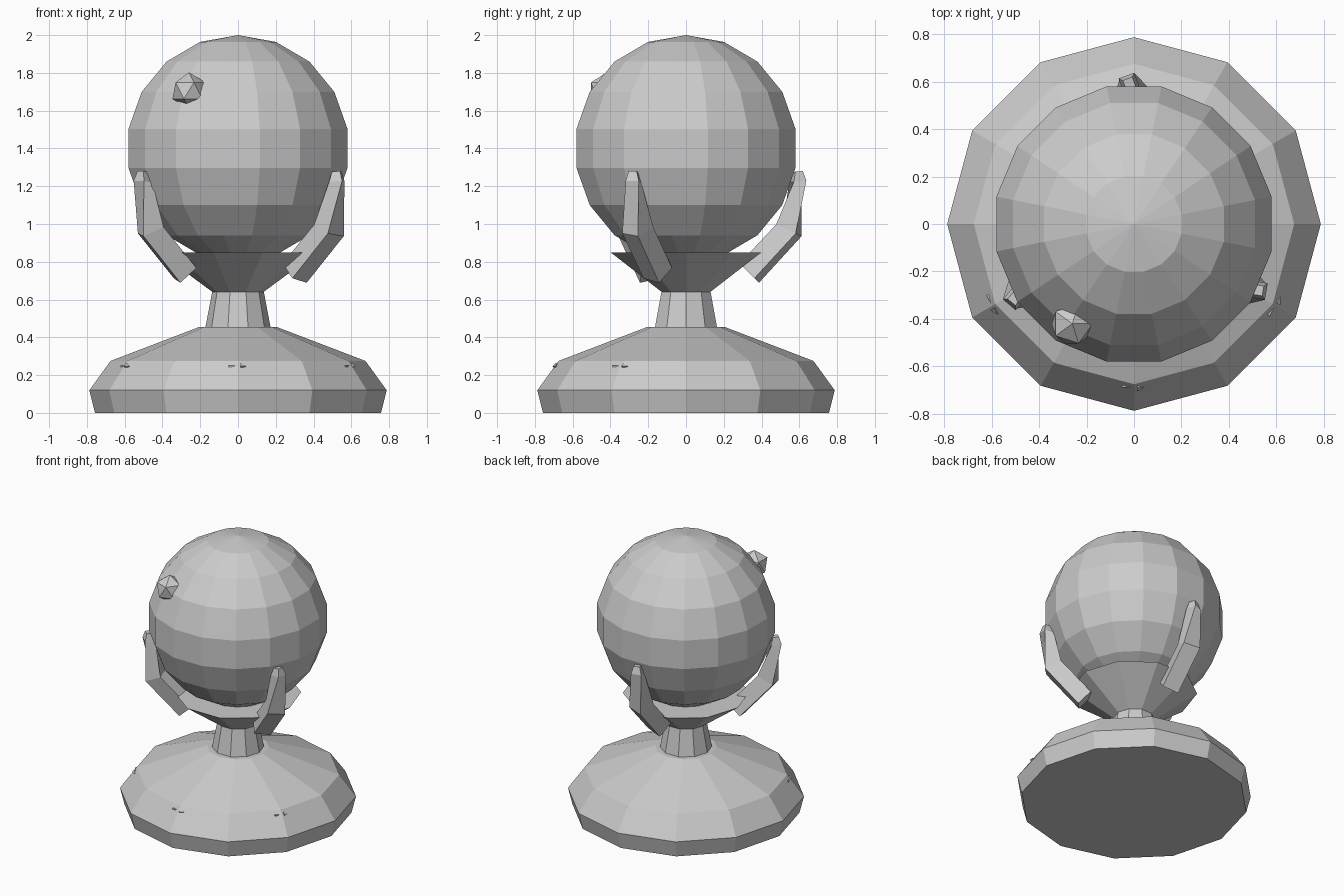
import bpy
import bmesh
from math import sin, cos, radians, pi
from mathutils import Vector

if "Cube" in bpy.data.objects:
    bpy.data.objects.remove(bpy.data.objects["Cube"], do_unlink=True)

GREY = (0.6, 0.6, 0.6, 1.0)
grey = bpy.data.materials.new("light_grey")
grey.use_nodes = True
grey.diffuse_color = GREY
grey.node_tree.nodes["Principled BSDF"].inputs["Base Color"].default_value = GREY


def finish(name, bm):
    bmesh.ops.recalc_face_normals(bm, faces=bm.faces)
    mesh = bpy.data.meshes.new(name)
    bm.to_mesh(mesh)
    bm.free()
    mesh.materials.append(grey)
    obj = bpy.data.objects.new(name, mesh)
    bpy.context.collection.objects.link(obj)
    return obj


def loft(name, rings):
    """Skin a list of equal-length point rings and cap both ends."""
    bm = bmesh.new()
    loops = [[bm.verts.new(p) for p in ring] for ring in rings]
    n = len(loops[0])
    for low, high in zip(loops, loops[1:]):
        for i in range(n):
            j = (i + 1) % n
            bm.faces.new((low[i], low[j], high[j], high[i]))
    bm.faces.new(loops[0][::-1])
    bm.faces.new(loops[-1])
    return finish(name, bm)


def turned(name, profile, sides):
    """Faceted solid of revolution from (radius, height) pairs."""
    angles = [2 * pi * i / sides for i in range(sides)]
    return loft(name, [[(r * cos(a), r * sin(a), z) for a in angles] for r, z in profile])


# Pedestal, neck and cup
turned("pedestal", [(0.757, 0), (0.787, 0.12), (0.675, 0.275), (0.205, 0.455)], 12)
turned("neck", [(0.175, 0.44), (0.135, 0.65)], 10)
turned("cup", [(0.135, 0.64), (0.42, 0.85)], 10)

# Ball held in the cup
bm = bmesh.new()
bmesh.ops.create_uvsphere(bm, u_segments=16, v_segments=9, radius=0.6)
ball = finish("ball", bm)
ball.location.z = 1.4
ball.rotation_euler.z = radians(11.25)

# Small faceted stud on the upper front of the ball
bm = bmesh.new()
bmesh.ops.create_icosphere(bm, subdivisions=1, radius=0.097)
stud = finish("stud", bm)
stud.location = (-0.26, -0.42, 1.706)


# Claws: square sections along a bent path, twisting towards the tip
def section(radius, height, half_diagonal, tilt, twist):
    centre = Vector((radius, 0.02, height))
    across = Vector((cos(radians(tilt)), 0, sin(radians(tilt))))
    side = Vector((0, 1, 0))
    ring = []
    for i in range(4):
        a = radians(twist + 90 * i)
        ring.append(centre + half_diagonal * (across * cos(a) + side * sin(a)))
    return ring


claw_rings = [
    section(0.335, 0.74, 0.082, -45, 28),
    section(0.545, 0.967, 0.084, -25, 28),
    section(0.592, 1.225, 0.05, 5, 65),
    section(0.592, 1.278, 0.03, 5, 65),
]
for place, angle in (("back", 90), ("right", 210), ("left", 330)):
    claw = loft(place + "_claw", claw_rings)
    claw.rotation_euler.z = radians(angle)

# Tiny pointed pins poking out of the pedestal ridges
for place, angle in (("right", 210), ("front", 270), ("left", 330)):
    shaft = [[(0.685 + dx, y, 0.247 + dz) for dx, dz in
              ((-0.02, -0.004), (0.004, -0.004), (0.004, 0.004), (-0.02, 0.004))]
             for y in (-0.05, 0.02)]
    head = [[(0.688 + s * dx, y, 0.247 + s * dz) for dx, dz in
             ((-1, 0), (0, -1), (1, 0), (0, 1))]
            for y, s in ((0.012, 0.018), (0.042, 0.002))]
    for part, rings in (("pin_shaft", shaft), ("pin_head", head)):
        pin = loft(place + "_" + part, rings)
        pin.rotation_euler.z = radians(angle)
